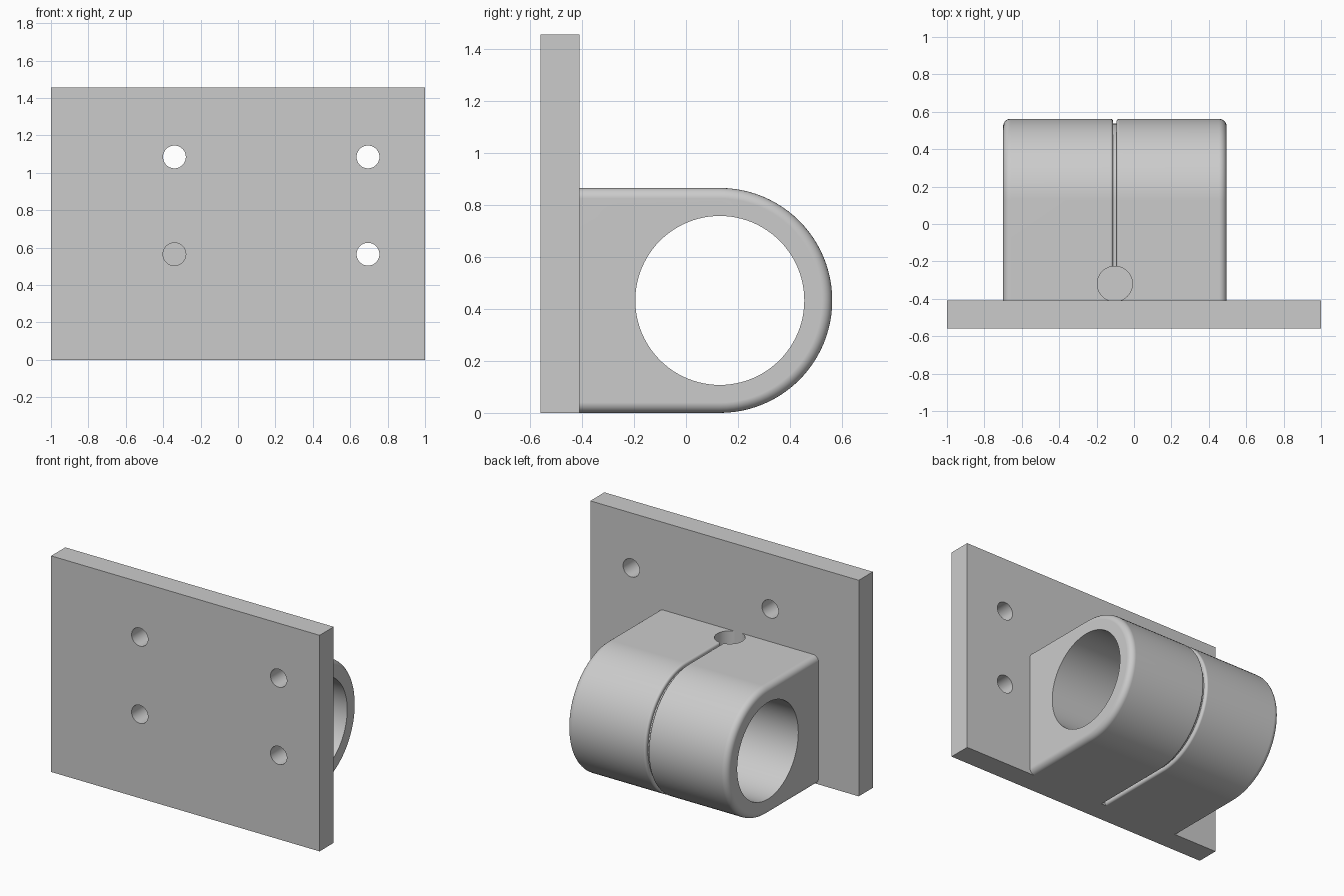
import bpy, math

default = bpy.data.objects.get("Cube")
if default:
    bpy.data.objects.remove(default, do_unlink=True)

grey = bpy.data.materials.new("machined_grey")
grey.use_nodes = True
grey.diffuse_color = (0.6, 0.6, 0.6, 1)
grey.node_tree.nodes["Principled BSDF"].inputs["Base Color"].default_value = (0.6, 0.6, 0.6, 1)

# Main dimensions
PLATE_FRONT, PLATE_BACK, PLATE_TOP = -0.56, -0.41, 1.455
R = 0.4325            # outer radius of the clamp block
AXIS_Y = 0.13         # bore axis
X_MIN, X_MAX = -0.7, 0.495
MID = (X_MIN + X_MAX) / 2


def cut_cylinder(target, radius, depth, location, rotation, sides=64):
    """Subtract a cylinder from the target and discard the cutter."""
    bpy.ops.mesh.primitive_cylinder_add(vertices=sides, radius=radius, depth=depth,
                                        location=location, rotation=rotation)
    cutter = bpy.context.object
    cutter.hide_render = True
    mod = target.modifiers.new("cut", "BOOLEAN")
    mod.operation, mod.solver, mod.object = "DIFFERENCE", "EXACT", cutter
    bpy.context.view_layer.objects.active = target
    bpy.ops.object.modifier_apply(modifier=mod.name)
    bpy.data.objects.remove(cutter, do_unlink=True)


def finish(obj):
    obj.data.materials.clear()
    obj.data.materials.append(grey)
    bpy.ops.object.select_all(action="DESELECT")
    obj.select_set(True)
    bpy.context.view_layer.objects.active = obj
    bpy.ops.object.shade_smooth_by_angle(angle=math.radians(35))
    weighted = obj.modifiers.new("weighted_normals", "WEIGHTED_NORMAL")
    weighted.keep_sharp = True


def rounded_edge(x, direction, radius, steps=6):
    """Stations (x, inset) from a side face out to the full profile."""
    angles = [math.pi / 2 * i / steps for i in range(steps + 1)]
    return [(x + direction * radius * (1 - math.cos(a)), radius * (1 - math.sin(a)))
            for a in angles]


def u_profile(x, inset, segments=48):
    """Flat-backed, round-nosed section at one station along the bore."""
    r = R - inset
    arc = [math.pi / 2 - math.pi * i / segments for i in range(segments + 1)]
    pts = [(x, AXIS_Y + r * math.cos(a), R + r * math.sin(a)) for a in arc]
    return [(x, PLATE_BACK, R + r)] + pts + [(x, PLATE_BACK, R - r)]


# Mounting plate with four screw holes
bpy.ops.mesh.primitive_cube_add(size=1, location=(0, (PLATE_FRONT + PLATE_BACK) / 2, PLATE_TOP / 2))
plate = bpy.context.object
plate.name = "mounting_plate"
plate.scale = (2, PLATE_BACK - PLATE_FRONT, PLATE_TOP)
bpy.ops.object.transform_apply(location=True, scale=True)
for x in (-0.34, 0.695):
    for z in (0.565, 1.085):
        cut_cylinder(plate, 0.061, 0.5, (x, PLATE_BACK, z), (math.pi / 2, 0, 0), 40)
finish(plate)

# Clamp block: sections lofted along x, with rounded ends and a shallow groove
half_groove, groove_depth = 0.009, 0.025
left_half = rounded_edge(X_MIN, 1, 0.04)
left_half += rounded_edge(MID - half_groove, -1, 0.015)[::-1]
left_half.append((MID - half_groove, groove_depth))
stations = left_half + [(2 * MID - x, inset) for x, inset in reversed(left_half)]

verts = [p for s in stations for p in u_profile(*s)]
n = len(verts) // len(stations)
faces = [tuple(range(n)), tuple(range(len(verts) - 1, len(verts) - n - 1, -1))]
for k in range(len(stations) - 1):
    for i in range(n):
        a, b = k * n + i, k * n + (i + 1) % n
        faces.append((a, a + n, b + n, b))
mesh = bpy.data.meshes.new("clamp_block")
mesh.from_pydata(verts, [], faces)
mesh.update()
block = bpy.data.objects.new("clamp_block", mesh)
bpy.context.collection.objects.link(block)
bpy.context.view_layer.objects.active = block
bpy.ops.object.select_all(action="DESELECT")
block.select_set(True)
bpy.ops.object.mode_set(mode="EDIT")
bpy.ops.mesh.select_all(action="SELECT")
bpy.ops.mesh.normals_make_consistent(inside=False)
bpy.ops.object.mode_set(mode="OBJECT")

# Main bore and blind hole in the top
cut_cylinder(block, 0.325, 3, (0, AXIS_Y, R), (0, math.pi / 2, 0), 96)
cut_cylinder(block, 0.094, 0.8, (MID, -0.32, 2 * R), (0, 0, 0), 48)
finish(block)
